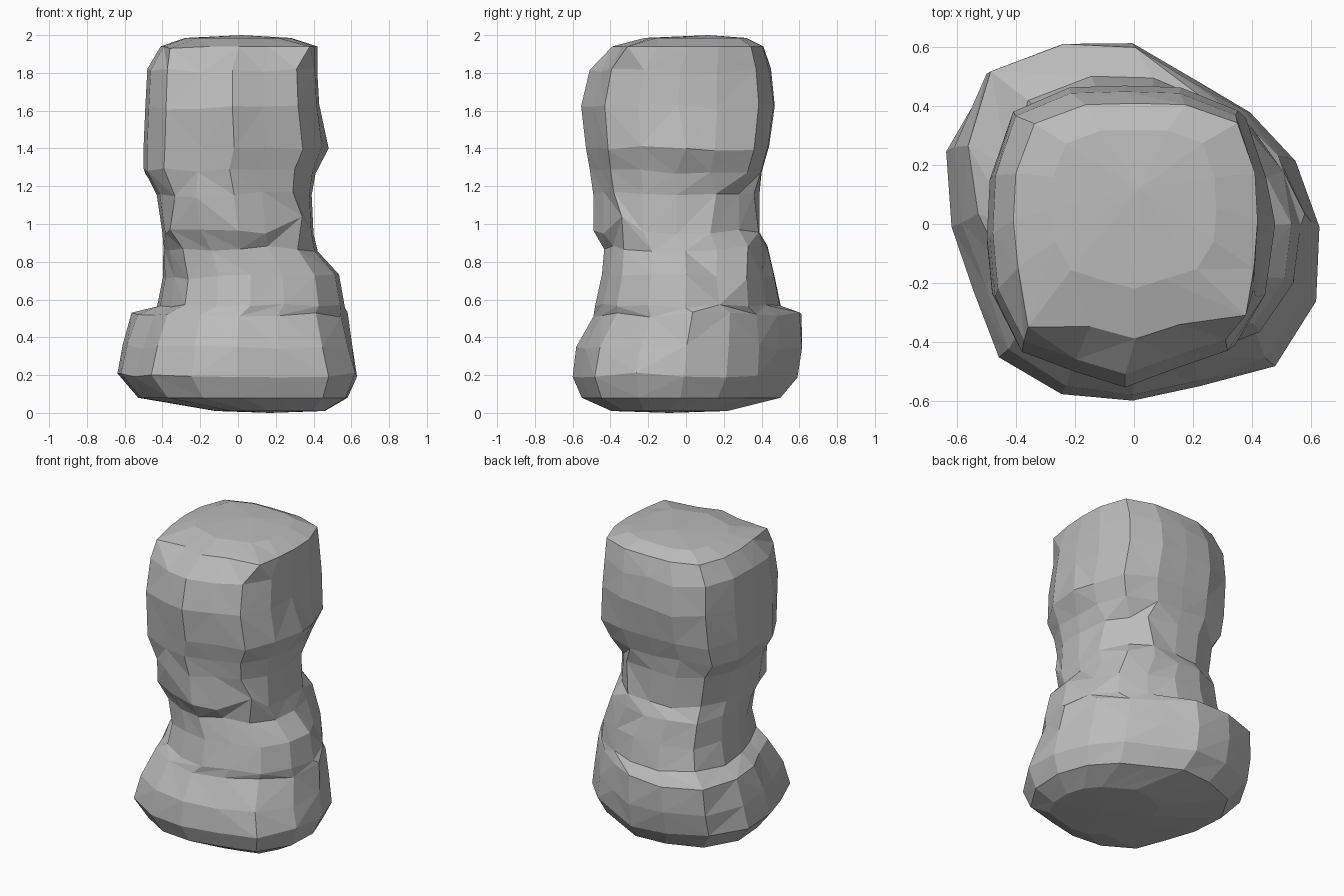
import bpy, bmesh, random
from math import cos, sin, pi
from mathutils import Vector

default_cube = bpy.data.objects.get("Cube")
if default_cube:
    bpy.data.objects.remove(default_cube, do_unlink=True)

random.seed(4)
SIDES = 16

# Uneven outlines of base, ledge and head: one radius per direction, starting at +x
FOOT = [.63, .595, .56, .54, .61, .64, .70, .68, .61, .58, .637, .625, .60, .595, .68, .67]
LEDGE = [.57, .52, .48, .49, .57, .63, .69, .61, .53, .48, .53, .53, .53, .53, .57, .58]
HEAD = [1, 1.06, 1.18, 1.07, 1, 1.07, 1.17, 1.06, 1, 1.04, 1.08, .97, 1, .95, 1.07, 1.05]
# Each outline with the half width and half depth that bring it to unit size
OUTLINES = [(FOOT, .63, .61), (LEDGE, .56, .56), (HEAD, 1, 1)]

# Horizontal sections: height, x range, y range, blend of outlines (0 foot, 1 ledge, 2 head)
SECTIONS = [
    (.01, -.12, .46, -.40, .22, 0),
    (.08, -.53, .58, -.56, .50, 0),
    (.20, -.64, .63, -.61, .59, 0),
    (.35, -.61, .60, -.60, .61, .4),
    (.52, -.56, .57, -.52, .59, 1),
    (.57, -.43, .56, -.50, .49, 1.3),
    (.72, -.40, .53, -.46, .46, 1.4),
    (.87, -.40, .42, -.44, .43, 1.7),
    (.96, -.40, .40, -.49, .39, 2),
    (1.16, -.43, .39, -.49, .39, 2),
    (1.28, -.50, .41, -.51, .40, 2),
    (1.40, -.50, .46, -.53, .44, 2),
    (1.62, -.49, .43, -.555, .47, 2),
    (1.81, -.48, .42, -.51, .45, 2),
    (1.94, -.41, .42, -.39, .41, 2),
    (1.985, -.28, .28, -.22, .32, 2),
]

# Single corners pulled out of the smooth outline
PULLED = [
    (.48, 0, 1.40), (.45, .16, .72),                        # cheek, hollow behind the fin
    (-.20, -.43, .97), (-.36, -.34, .97),                   # recess beside the chin
    (-.22, -.46, 1.14), (.34, -.34, 1.04),                  # brow, side of the chin
    (.27, .28, 1.16), (.19, .36, 1.16), (.36, .16, 1.16),   # narrow back of the neck
    (.28, .28, .97), (-.36, -.35, 1.93), (.38, -.31, 1.94), # neck, front of the crown
]


def outline(index, i):
    radii, wide, deep = OUTLINES[index]
    a = 2 * pi * i / SIDES
    return Vector((radii[i] * cos(a) / wide, radii[i] * sin(a) / deep))


def section(bm, z, x0, x1, y0, y1, blend):
    lower = min(int(blend), 1)
    ring = []
    for i in range(SIDES):
        p = outline(lower, i).lerp(outline(lower + 1, i), blend - lower)
        wobble = random.uniform(-.015, .015) if .1 < z < 1.9 else 0
        ring.append(bm.verts.new((
            (x0 + x1) / 2 + p.x * (x1 - x0) / 2,
            (y0 + y1) / 2 + p.y * (y1 - y0) / 2,
            z + wobble)))
    return ring


# Rock pillar: sections joined from the base to the top
bm = bmesh.new()
rings = [section(bm, *s) for s in SECTIONS]
for low, high in zip(rings, rings[1:]):
    for i in range(SIDES):
        j = (i + 1) % SIDES
        a, b, c, d = low[i], low[j], high[j], high[i]
        if random.random() < .5:
            bm.faces.new((a, b, c))
            bm.faces.new((a, c, d))
        else:
            bm.faces.new((a, b, d))
            bm.faces.new((b, c, d))

# Underside and crown, each closed on a centre point
for ring, centre in ((rings[0], (.17, -.09, 0)), (rings[-1], (.02, .12, 2))):
    tip = bm.verts.new(centre)
    for i in range(SIDES):
        bm.faces.new((ring[i], ring[(i + 1) % SIDES], tip))

for target in map(Vector, PULLED):
    nearest = min(bm.verts, key=lambda v: (v.co - target).length)
    nearest.co = target

bmesh.ops.recalc_face_normals(bm, faces=bm.faces)

mesh = bpy.data.meshes.new("rock_pillar")
bm.to_mesh(mesh)
bm.free()
pillar = bpy.data.objects.new("rock_pillar", mesh)
bpy.context.collection.objects.link(pillar)

# Plain stone colour
stone = bpy.data.materials.new("grey_stone")
stone.use_nodes = True
grey = (.5, .5, .5, 1)
stone.diffuse_color = grey
stone.node_tree.nodes["Principled BSDF"].inputs["Base Color"].default_value = grey
mesh.materials.append(stone)
